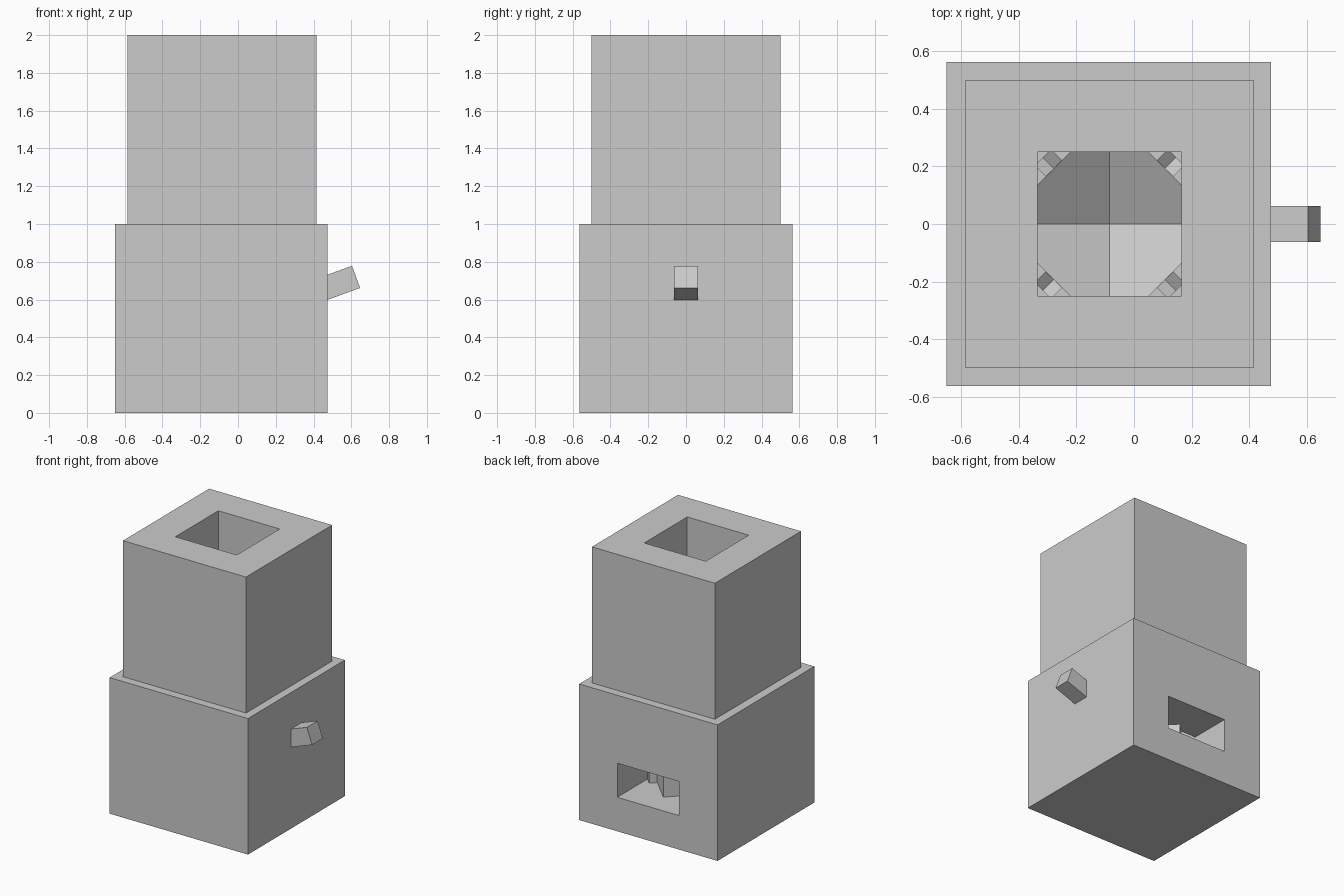
import bpy
import bmesh
import math
from mathutils import Matrix, Vector

cube = bpy.data.objects.get("Cube")
if cube:
    bpy.data.objects.remove(cube, do_unlink=True)

GREY = (0.6, 0.6, 0.6, 1.0)
grey = bpy.data.materials.new("plain grey")
grey.use_nodes = True
grey.diffuse_color = GREY
grey.node_tree.nodes["Principled BSDF"].inputs["Base Color"].default_value = GREY

CX = -0.085            # centre line of the shaft
FLOOR, RIM = 0.25, 0.45


def finish(name, bm):
    bmesh.ops.recalc_face_normals(bm, faces=bm.faces)
    mesh = bpy.data.meshes.new(name)
    bm.to_mesh(mesh)
    bm.free()
    mesh.materials.append(grey)
    obj = bpy.data.objects.new(name, mesh)
    bpy.context.collection.objects.link(obj)
    return obj


def box(name, low, high):
    low, high = Vector(low), Vector(high)
    bm = bmesh.new()
    bmesh.ops.create_cube(bm, size=1, matrix=Matrix.Translation((low + high) / 2)
                          @ Matrix.Diagonal((*(high - low), 1)))
    return finish(name, bm)


def cut(obj, *cutters):
    for cutter in cutters:
        cutter.hide_render = True
        mod = obj.modifiers.new("cut", "BOOLEAN")
        mod.operation = "DIFFERENCE"
        mod.solver = "EXACT"
        mod.object = cutter
    graph = bpy.context.evaluated_depsgraph_get()
    mesh = bpy.data.meshes.new_from_object(obj.evaluated_get(graph))
    obj.modifiers.clear()
    obj.data = mesh


# Body and hopper, hollowed by one square shaft and a rear outlet
body = box("body", (-0.65, -0.5625, 0), (0.475, 0.5625, 1))
hopper = box("hopper", (CX - 0.5, -0.5, 1), (CX + 0.5, 0.5, 2))
shaft = box("shaft_cutter", (CX - 0.25, -0.25, FLOOR), (CX + 0.25, 0.25, 2.2))
outlet = box("outlet_cutter", (CX - 0.25, 0, FLOOR), (CX + 0.25, 0.8, 0.5))
cut(body, shaft, outlet)
cut(hopper, shaft)
for cutter in (shaft, outlet):
    bpy.data.objects.remove(cutter, do_unlink=True)

# Four-sided grinding bowl with a pointed hollow
bm = bmesh.new()
rings = []
for z in (FLOOR, RIM):
    rings.append([bm.verts.new((CX + 0.385 * math.cos(i * math.pi / 2),
                                0.385 * math.sin(i * math.pi / 2), z))
                  for i in range(4)])
tip = bm.verts.new((CX, 0, FLOOR + 0.01))
bm.faces.new(rings[0])
for i in range(4):
    j = (i + 1) % 4
    bm.faces.new((rings[0][i], rings[0][j], rings[1][j], rings[1][i]))
    bm.faces.new((rings[1][i], rings[1][j], tip))
finish("grinding_bowl", bm)

# Short grooved spouts at the four corners of the bowl
profile = [(-0.04, FLOOR), (0.04, FLOOR), (0.04, RIM), (0, RIM - 0.03), (-0.04, RIM)]
for k in range(4):
    bm = bmesh.new()
    face = bm.faces.new([bm.verts.new((0.272, y, z)) for y, z in profile])
    grown = bmesh.ops.extrude_face_region(bm, geom=[face], use_keep_orig=True)
    moved = [v for v in grown["geom"] if isinstance(v, bmesh.types.BMVert)]
    bmesh.ops.translate(bm, verts=moved, vec=(0.055, 0, 0))
    turn = Matrix.Rotation(math.radians(45 + 90 * k), 4, "Z")
    bm.transform(Matrix.Translation((CX, 0, 0)) @ turn)
    finish(f"corner_spout_{k + 1}", bm)

# Tilted side lever
lever = box("side_lever", (-0.25, -0.0625, -0.0625), (0, 0.0625, 0.0625))
lever.location = (0.625, 0, 0.72)
lever.rotation_euler = (0, math.radians(-20), 0)
